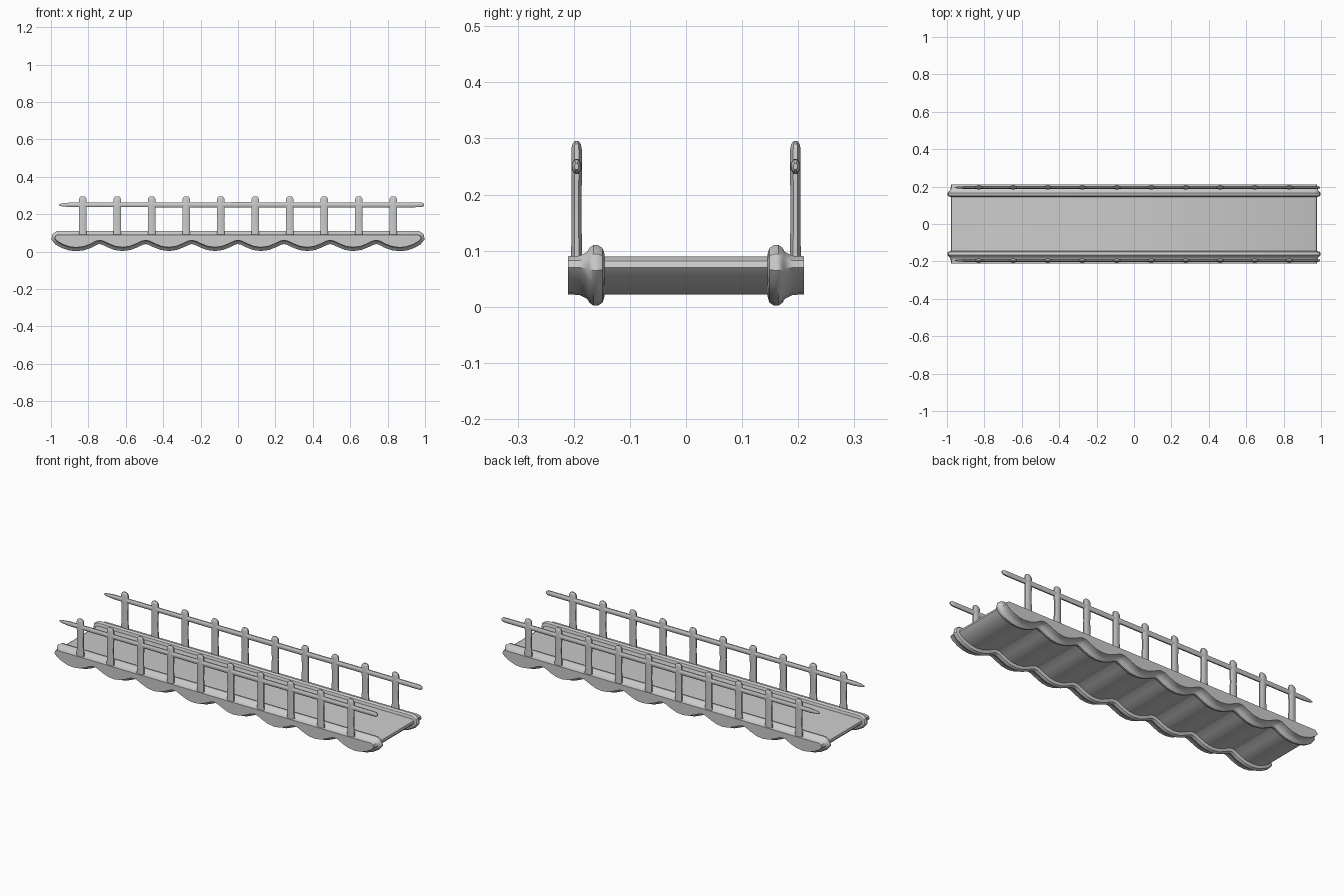
import bpy, bmesh
from math import sin, cos, pi
from mathutils import Vector

if "Cube" in bpy.data.objects:
    bpy.data.objects.remove(bpy.data.objects["Cube"])


def finish(bm, name):
    bmesh.ops.recalc_face_normals(bm, faces=bm.faces)
    me = bpy.data.meshes.new(name)
    bm.to_mesh(me)
    bm.free()
    ob = bpy.data.objects.new(name, me)
    bpy.context.collection.objects.link(ob)
    bpy.ops.object.select_all(action='DESELECT')
    bpy.context.view_layer.objects.active = ob
    ob.select_set(True)
    bpy.ops.object.shade_smooth_by_angle(angle=0.6)
    return ob


def loft(name, rings):
    """Skin a list of point rings and cap both ends."""
    bm = bmesh.new()
    vs = [[bm.verts.new(p) for p in r] for r in rings]
    n = len(vs[0])
    for a, b in zip(vs, vs[1:]):
        for i in range(n):
            j = (i + 1) % n
            bm.faces.new((a[i], a[j], b[j], b[i]))
    bm.faces.new(vs[0])
    bm.faces.new(vs[-1])
    return finish(bm, name)


# Deck outline (x, z): flat top, rounded ends, eight scallops underneath
pitch = 0.246
wave = [(0, .060), (.018, .057), (.05, .042), (.085, .028), (.123, .023),
        (.161, .028), (.196, .042), (.228, .057)]
end = [(.74, .060), (.758, .057), (.79, .040), (.825, .027), (.865, .022),
       (.90, .026), (.935, .038), (.965, .055), (.979, .070), (.976, .082), (.962, .09)]
outline = [(-x, z) for x, z in reversed(end)]
for k in range(6):
    outline += [(-.74 + pitch * k * .74 / .738 + x, z) for x, z in wave[(1 if k == 0 else 0):]]
outline += end


def offset_ring(y, d):
    """Outline pushed outward by d at depth y."""
    pts = [Vector(p) for p in outline]
    out = []
    n = len(pts)
    for i, p in enumerate(pts):
        a = (p - pts[i - 1]).normalized()
        b = (pts[(i + 1) % n] - p).normalized()
        t = (a + b).normalized()
        q = p + Vector((t.y, -t.x)) * d
        if i in (0, n - 1):
            q = p + Vector(((-.3 if i == 0 else .3) * d, d))
        out.append((q.x, y, q.y))
    return out


# Deck with a raised rim near each side: (depth, outward offset)
side = [(.210, 0), (.190, .001), (.176, .008), (.172, .015), (.165, .020),
        (.157, .020), (.149, .015), (.146, .007), (.145, 0)]
stations = side + [(-y, d) for y, d in reversed(side)]
loft("bridge_deck", [offset_ring(y, d) for y, d in stations])

# Hand rails and posts on both sides
for s, label in ((-1, "front"), (1, "back")):
    y0 = s * .195

    rail = [(-.958, .003), (-.945, .008), (-.90, .013), (0, .015), (.96, .014),
            (.985, .013), (.994, .006)]
    loft(label + "_hand_rail",
         [[(x, y0 + .65 * r * cos(a * pi / 4 + pi / 8), .25 + r * sin(a * pi / 4 + pi / 8))
           for a in range(8)] for x, r in rail])

    post = [(.08, 1.05), (.17, .92), (.235, 1), (.28, 1), (.29, .8), (.295, .4)]
    for k in range(10):
        x0 = -.83 + k * 1.66 / 9
        loft(f"{label}_post_{k + 1}",
             [[(x0 + .022 * f * cos(a * pi / 4 + pi / 8),
                y0 + .0102 * f * sin(a * pi / 4 + pi / 8), z)
               for a in range(8)] for z, f in post])
